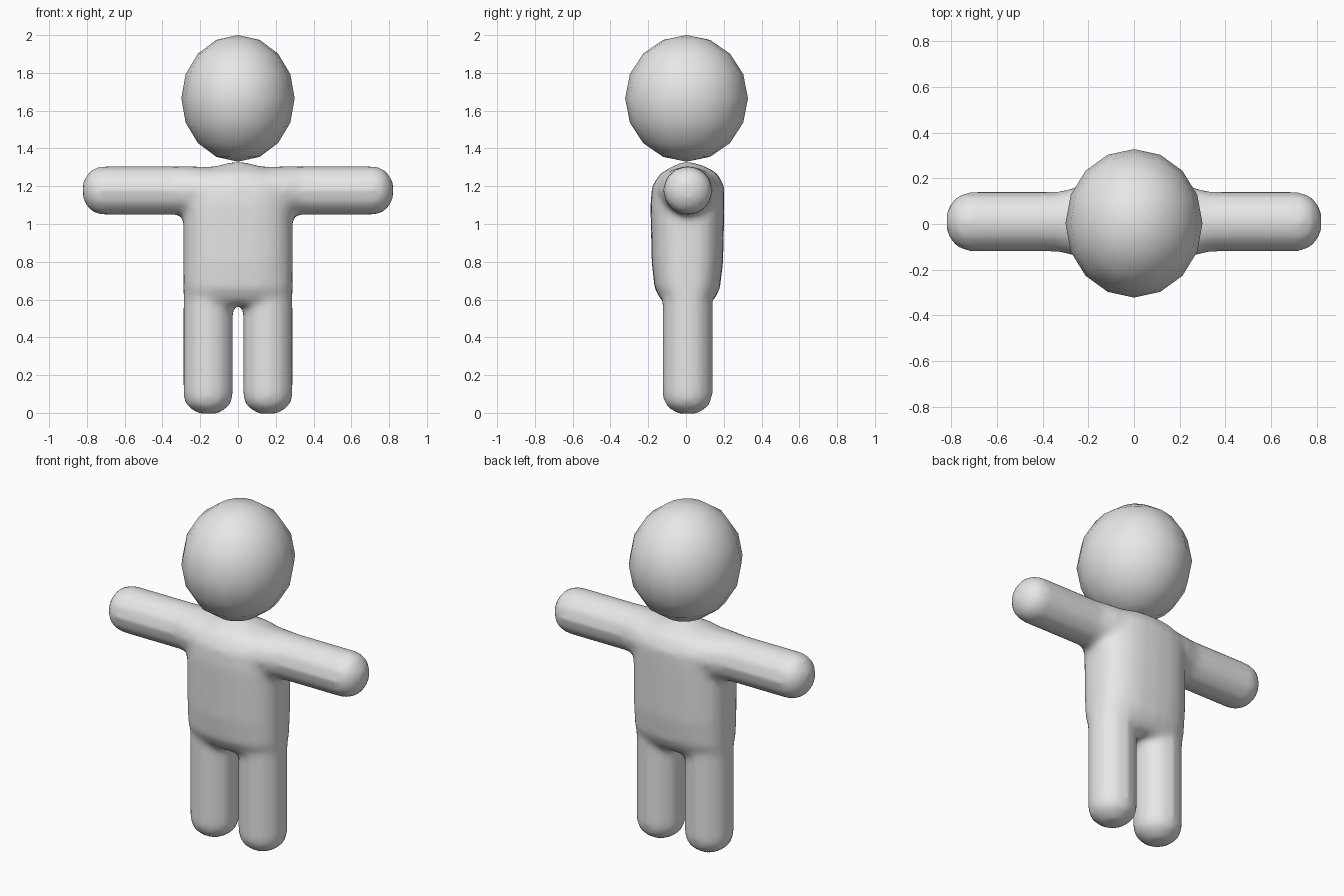
import bpy, bmesh, math
from mathutils import Vector

if "Cube" in bpy.data.objects:
    bpy.data.objects.remove(bpy.data.objects["Cube"])

grey = bpy.data.materials.new("light_grey")
grey.diffuse_color = (0.8, 0.8, 0.8, 1)
grey.use_nodes = True
grey.node_tree.nodes["Principled BSDF"].inputs["Base Color"].default_value = grey.diffuse_color


def make_object(name, bm):
    bmesh.ops.recalc_face_normals(bm, faces=bm.faces[:])
    for f in bm.faces:
        f.smooth = True
    mesh = bpy.data.meshes.new(name)
    bm.to_mesh(mesh)
    bm.free()
    mesh.materials.append(grey)
    obj = bpy.data.objects.new(name, mesh)
    bpy.context.collection.objects.link(obj)
    return obj


def loft(bm, rings):
    """Skin closed rings of points and cap both ends."""
    loops = [[bm.verts.new(p) for p in ring] for ring in rings]
    n = len(loops[0])
    for a, b in zip(loops, loops[1:]):
        for i in range(n):
            j = (i + 1) % n
            bm.faces.new((a[i], a[j], b[j], b[i]))
    bm.faces.new(loops[0][::-1])
    bm.faces.new(loops[-1])


def oval(n, ru, rv, power=2.0):
    """Points of a superellipse."""
    pts = []
    for i in range(n):
        t = math.tau * i / n
        c, s = math.cos(t), math.sin(t)
        pts.append((math.copysign(abs(c) ** (2 / power), c) * ru,
                    math.copysign(abs(s) ** (2 / power), s) * rv))
    return pts


bm = bmesh.new()

# Torso: rounded sections stacked upward (z, half width, front y, back y)
torso = [(0.57, 0.24, -0.10, 0.115), (0.60, 0.285, -0.135, 0.15),
         (0.66, 0.29, -0.167, 0.18), (0.80, 0.29, -0.182, 0.197),
         (1.10, 0.29, -0.189, 0.203), (1.20, 0.285, -0.18, 0.203),
         (1.27, 0.22, -0.135, 0.165), (1.305, 0.12, -0.07, 0.10),
         (1.328, 0.03, -0.02, 0.03)]
loft(bm, [[(u, v + (y0 + y1) / 2, z) for u, v in oval(24, hx, (y1 - y0) / 2, 2.6)]
          for z, hx, y0, y1 in torso])

# Rounded limb profile: (distance from the tip, share of the radius)
tip = [(0, 0.35), (0.012, 0.55), (0.045, 0.87), (0.09, 1.0)]

for side in (-1, 1):
    # Leg
    rings = [(-0.005 + d, 0.134 * k) for d, k in tip] + [(0.40, 0.134), (0.72, 0.134)]
    loft(bm, [[(side * 0.158 + u, 0.008 + v, z) for u, v in oval(12, r, r)]
              for z, r in rings])
    # Arm, widening into the chest
    rings = [(0.82 - d, 0.131 * k, 0.131 * k) for d, k in tip]
    rings += [(0.34, 0.131, 0.131), (0.27, 0.15, 0.131), (0.18, 0.17, 0.129), (0.0, 0.17, 0.127)]
    loft(bm, [[(side * x, 0.01 + u, 1.177 + v) for u, v in oval(12, ry, rz)]
              for x, ry, rz in rings])

# One blended body skin
body = make_object("body", bm)
remesh = body.modifiers.new("fuse", 'REMESH')
remesh.mode = 'VOXEL'
remesh.voxel_size = 0.02
remesh.use_smooth_shade = True
smooth = body.modifiers.new("blend", 'SMOOTH')
smooth.factor = 0.5
smooth.iterations = 8

# Head: low-poly ball, slightly narrow
bm = bmesh.new()
bmesh.ops.create_uvsphere(bm, u_segments=16, v_segments=8, radius=1)
bmesh.ops.scale(bm, vec=Vector((0.30, 0.325, 0.335)), verts=bm.verts[:])
bmesh.ops.translate(bm, vec=Vector((0, 0.003, 1.665)), verts=bm.verts[:])
make_object("head", bm)
